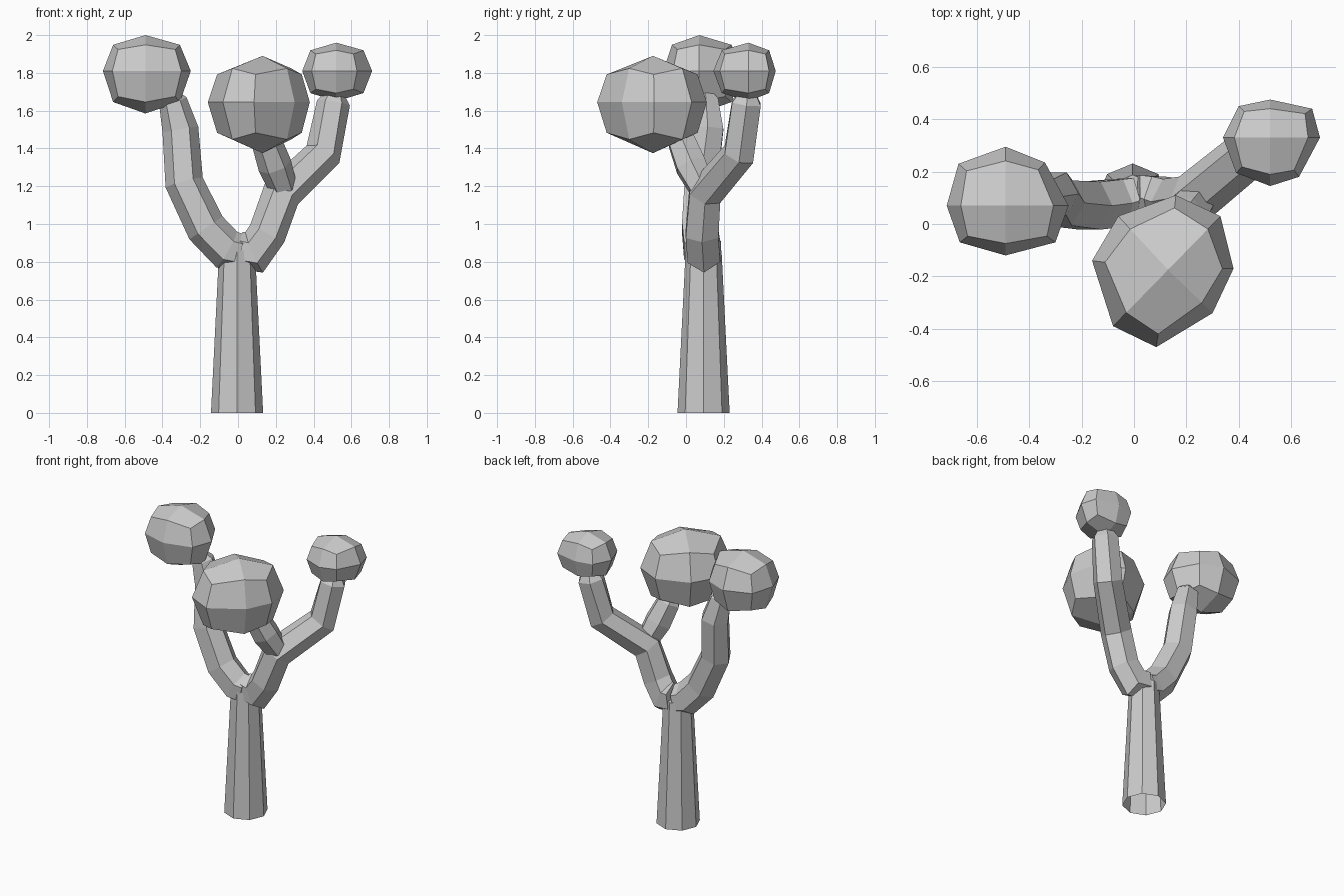
import bpy, bmesh
from math import cos, sin, pi
from mathutils import Vector

if "Cube" in bpy.data.objects:
    bpy.data.objects.remove(bpy.data.objects["Cube"])


def finish(bm, name):
    bmesh.ops.recalc_face_normals(bm, faces=bm.faces)
    mesh = bpy.data.meshes.new(name)
    bm.to_mesh(mesh)
    bm.free()
    obj = bpy.data.objects.new(name, mesh)
    bpy.context.collection.objects.link(obj)
    return obj


def tube(name, path, sides, ref=(0, 1, 0), cap_start=True):
    """Faceted tube through (x, y, z, radius) points with mitred bends."""
    bm = bmesh.new()
    pts = [Vector(p[:3]) for p in path]
    rings = []
    for i, p in enumerate(pts):
        a = (p - pts[i - 1]).normalized() if i else Vector()
        b = (pts[i + 1] - p).normalized() if i < len(pts) - 1 else Vector()
        t = (a + b).normalized()
        u = Vector(ref).cross(t).normalized()
        v = t.cross(u)
        stretch = 1 / max(0.8, t.dot(a if i else b))
        r = path[i][3]
        rings.append([bm.verts.new(p + u * r * stretch * cos(2 * pi * k / sides)
                                   + v * r * sin(2 * pi * k / sides)) for k in range(sides)])
    for lo, hi in zip(rings, rings[1:]):
        for k in range(sides):
            n = (k + 1) % sides
            bm.faces.new((lo[k], lo[n], hi[n], hi[k]))
    if cap_start:
        bm.faces.new(rings[0][::-1])
    bm.faces.new(rings[-1])
    return finish(bm, name)


def leaf_ball(name, centre, top, bottom, outline, first):
    """Rounded subdivided cube: poles, two rings and an uneven 8-point equator."""
    bm = bmesh.new()
    c = Vector(centre)
    equator = [bm.verts.new((x, y, c.z)) for x, y in outline]
    for pole_z in (top, bottom):
        h = pole_z - c.z
        pole = bm.verts.new((c.x, c.y, pole_z))
        ring = []
        for k, (x, y) in enumerate(outline):
            mid = k % 2 == first
            s, z = (0.76, 0.73) if mid else (0.83, 0.6)
            ring.append(bm.verts.new((c.x + (x - c.x) * s, c.y + (y - c.y) * s, c.z + h * z)))
        for k in range(8):
            n = (k + 1) % 8
            bm.faces.new((equator[k], equator[n], ring[n], ring[k]))
            if k % 2 == first:
                bm.faces.new((pole, ring[k], ring[n], ring[(k + 2) % 8]))
    return finish(bm, name)


# Trunk, open underneath
tube("trunk", [(-0.005, 0.093, 0, 0.138), (-0.005, 0.093, 0.86, 0.095)], 8, cap_start=False)

# Branches
tube("left_branch", [(0.0, 0.09, 0.85, 0.10), (-0.06, 0.08, 0.865, 0.105),
                     (-0.17, 0.07, 0.98, 0.105), (-0.285, 0.08, 1.22, 0.10),
                     (-0.305, 0.115, 1.50, 0.095), (-0.345, 0.105, 1.65, 0.075),
                     (-0.355, 0.10, 1.68, 0.05)], 6)
tube("right_branch", [(0.01, 0.10, 0.86, 0.10), (0.085, 0.095, 0.85, 0.10),
                      (0.155, 0.085, 0.95, 0.10), (0.23, 0.10, 1.16, 0.098),
                      (0.45, 0.28, 1.37, 0.092), (0.505, 0.32, 1.64, 0.088),
                      (0.51, 0.325, 1.68, 0.06)], 6)
tube("middle_branch", [(0.24, 0.085, 1.19, 0.075), (0.195, 0.025, 1.31, 0.09),
                       (0.15, -0.025, 1.44, 0.08), (0.14, -0.04, 1.48, 0.05)], 6)

# Foliage balls
leaf_ball("left_foliage", (-0.49, 0.07, 1.81), 2.0, 1.585,
          [(-0.25, 0.07), (-0.34, 0.235), (-0.49, 0.295), (-0.67, 0.23),
           (-0.715, 0.07), (-0.665, -0.07), (-0.49, -0.12), (-0.30, -0.07)], 0)
leaf_ball("right_foliage", (0.52, 0.33, 1.81), 1.96, 1.65,
          [(0.71, 0.33), (0.68, 0.44), (0.52, 0.475), (0.40, 0.45),
           (0.34, 0.33), (0.39, 0.195), (0.52, 0.145), (0.63, 0.18)], 0)
leaf_ball("middle_foliage", (0.13, -0.175, 1.645), 1.89, 1.375,
          [(0.38, -0.17), (0.33, 0.03), (0.16, 0.11), (-0.06, 0.03),
           (-0.16, -0.14), (-0.08, -0.39), (0.085, -0.47), (0.30, -0.34)], 1)
